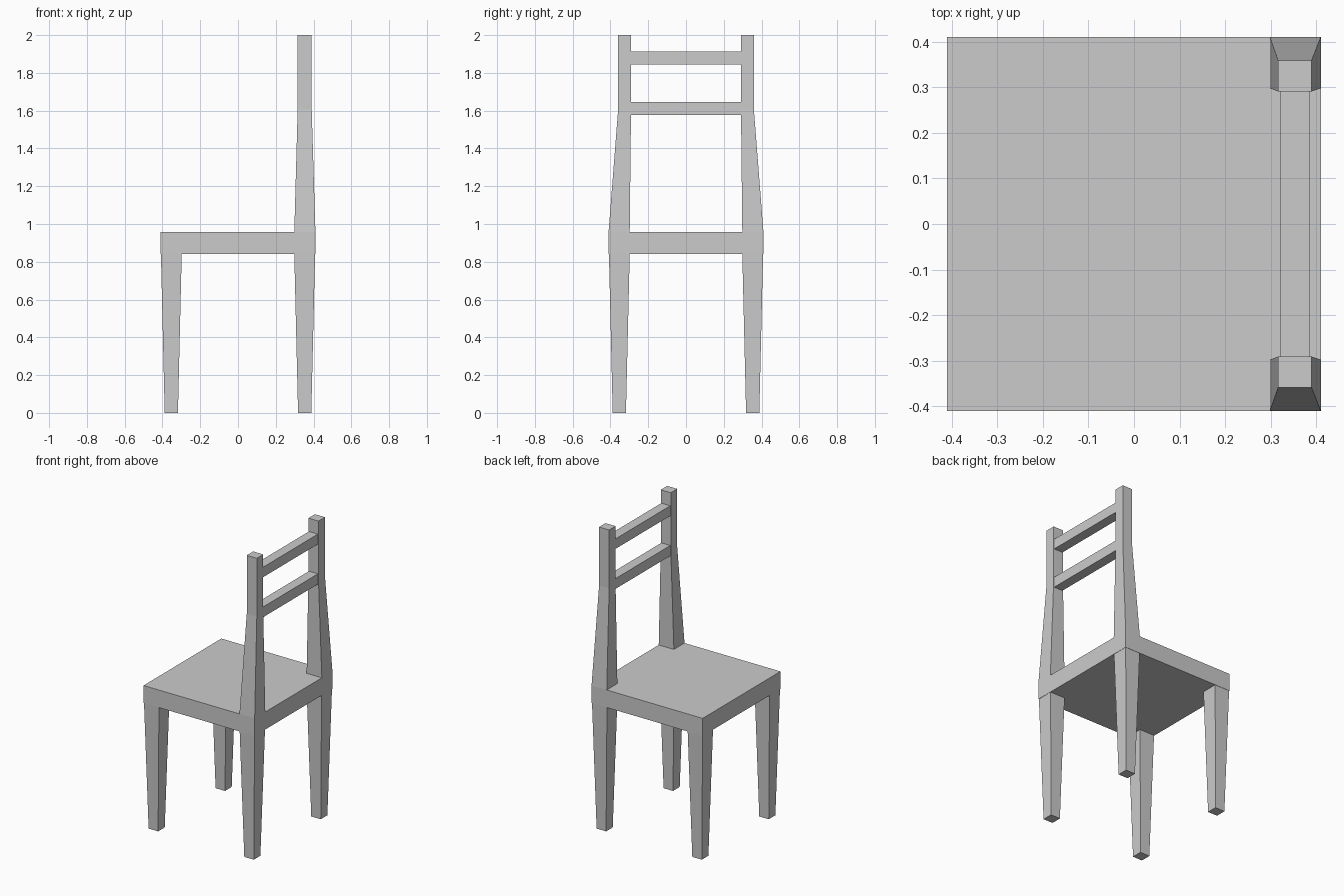
import bpy, bmesh

if "Cube" in bpy.data.objects:
    bpy.data.objects.remove(bpy.data.objects["Cube"])


def loft(name, sections):
    """Flat-faced solid through rectangular sections (x0, x1, y0, y1, z)."""
    bm = bmesh.new()
    rings = []
    for x0, x1, y0, y1, z in sections:
        corners = ((x0, y0), (x1, y0), (x1, y1), (x0, y1))
        rings.append([bm.verts.new((x, y, z)) for x, y in corners])
    for low, high in zip(rings, rings[1:]):
        for i in range(4):
            j = (i + 1) % 4
            bm.faces.new((low[i], low[j], high[j], high[i]))
    bm.faces.new(rings[0][::-1])
    bm.faces.new(rings[-1])
    bmesh.ops.recalc_face_normals(bm, faces=bm.faces)
    mesh = bpy.data.meshes.new(name)
    bm.to_mesh(mesh)
    bm.free()
    obj = bpy.data.objects.new(name, mesh)
    bpy.context.collection.objects.link(obj)
    return obj


def mirrored(sections, sx, sy):
    return [(sx * a, sx * b, sy * c, sy * d, z) for a, b, c, d, z in sections]


S = 0.41              # half width of the seat
SEAT_LOW, SEAT_TOP = 0.84, 0.957

# Seat slab
loft("seat", [(-S, S, -S, S, SEAT_LOW), (-S, S, -S, S, SEAT_TOP)])

# Tapered legs, flush with the seat sides
leg = [(0.318, 0.388, 0.318, 0.388, 0.0),
       (0.298, 0.408, 0.298, 0.408, SEAT_LOW)]
for sx, x_name in ((-1, "front"), (1, "back")):
    for sy, y_name in ((-1, "right"), (1, "left")):
        loft(f"{x_name}_{y_name}_leg", mirrored(leg, sx, sy))

# Backrest posts: tapered up to the lower rail, then straight
post = [(0.298, S, 0.298, S, SEAT_TOP),
        (0.316, 0.390, 0.291, 0.359, 1.61),
        (0.316, 0.390, 0.291, 0.359, 2.0)]
for sy, y_name in ((-1, "right"), (1, "left")):
    loft(f"{y_name}_back_post", mirrored(post, 1, sy))

# Two horizontal rails between the posts
for name, z0, z1 in (("lower_rail", 1.578, 1.647), ("upper_rail", 1.845, 1.912)):
    loft(name, [(0.32, 0.386, -0.292, 0.292, z) for z in (z0, z1)])
